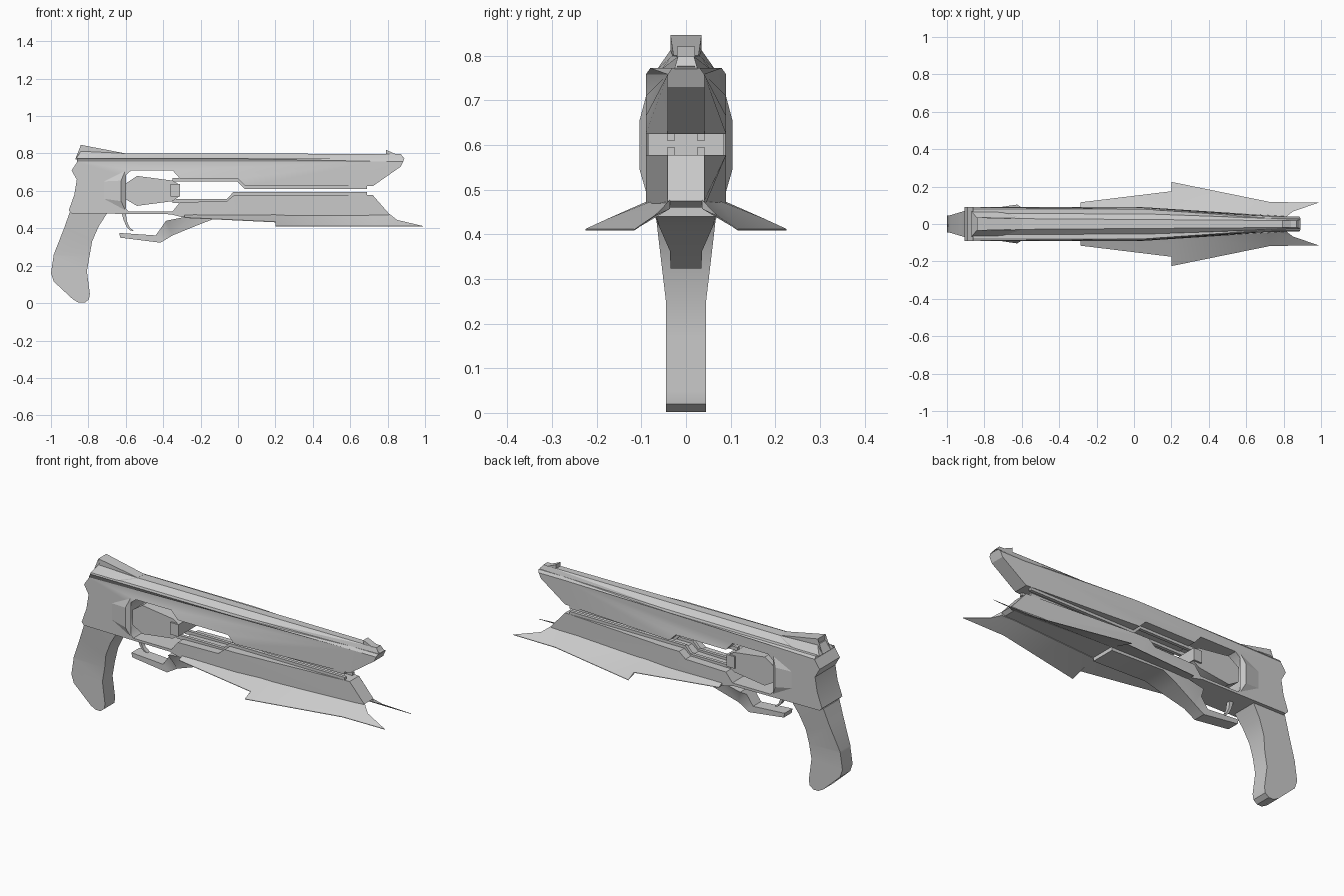
import bpy, bmesh
from mathutils import Vector

gray = bpy.data.materials.new("gunmetal_gray")
gray.diffuse_color = (0.6, 0.6, 0.6, 1)


def finish(name, bm, angle=0.5):
    bmesh.ops.recalc_face_normals(bm, faces=bm.faces[:])
    me = bpy.data.meshes.new(name)
    bm.to_mesh(me)
    bm.free()
    me.materials.append(gray)
    ob = bpy.data.objects.new(name, me)
    bpy.context.collection.objects.link(ob)
    bpy.context.view_layer.objects.active = ob
    ob.select_set(True)
    bpy.ops.object.shade_smooth_by_angle(angle=angle)
    ob.select_set(False)
    return ob


def side_profile(name, pts, width, xcuts=(), zcuts=(), center=0.0):
    """Extrude an x-z outline across y; width is a number or a function of x, z."""
    w = width if callable(width) else (lambda x, z: width)
    bm = bmesh.new()
    bm.faces.new([bm.verts.new((x, -1, z)) for x, z in pts])
    for axis, cuts in ((Vector((1, 0, 0)), xcuts), (Vector((0, 0, 1)), zcuts)):
        for c in cuts:
            bmesh.ops.bisect_plane(bm, geom=bm.verts[:] + bm.edges[:] + bm.faces[:],
                                   plane_co=axis * c, plane_no=axis)
    bmesh.ops.triangulate(bm, faces=bm.faces[:])
    new = bmesh.ops.extrude_face_region(bm, geom=bm.faces[:])["geom"]
    for v in new:
        if isinstance(v, bmesh.types.BMVert):
            v.co.y = 1
    for v in bm.verts:
        v.co.y = center + v.co.y * w(v.co.x, v.co.z)
    bmesh.ops.dissolve_limit(bm, angle_limit=0.01, verts=bm.verts[:], edges=bm.edges[:])
    return finish(name, bm)


def hull(name, pts):
    bm = bmesh.new()
    for p in pts:
        bm.verts.new(p)
    bmesh.ops.convex_hull(bm, input=bm.verts[:])
    return finish(name, bm, 0.2)


def lerp(t, a, b):
    t = max(0.0, min(1.0, t))
    return a + (b - a) * t


def body_width(x, z):
    w = lerp((x - 0.05) / 0.68, 0.09, 0.041)
    return w - (0.01 if z > 0.765 else 0)


# Main frame: rear housing, upper barrel and lower barrel around the open window
side_profile("frame", [
    (-0.86, 0.772), (0.89, 0.772), (0.87, 0.73), (0.72, 0.625), (0.04, 0.625),
    (0.0, 0.665), (-0.31, 0.665), (-0.35, 0.71), (-0.57, 0.71), (-0.605, 0.68),
    (-0.628, 0.62), (-0.628, 0.57), (-0.605, 0.51), (-0.585, 0.49), (-0.35, 0.49),
    (-0.31, 0.54), (-0.06, 0.545), (-0.02, 0.578), (0.72, 0.578), (0.81, 0.475),
    (0.79, 0.46), (-0.30, 0.46), (-0.36, 0.475), (-0.89, 0.48), (-0.905, 0.495),
    (-0.875, 0.58), (-0.862, 0.66), (-0.89, 0.71), (-0.86, 0.755)],
    body_width, xcuts=(0.05, 0.73), zcuts=(0.758,))

# Ridge on top of the upper barrel
hull("top_rib", [(x, s * y, z) for s in (-1, 1) for x, y, z in (
    (-0.84, 0.06, 0.77), (-0.80, 0.03, 0.80), (0.05, 0.055, 0.77),
    (0.89, 0.026, 0.77), (0.87, 0.018, 0.798))])

# Sights
side_profile("front_sight", [(0.79, 0.79), (0.79, 0.82), (0.89, 0.776), (0.87, 0.77)], 0.02)
hull("rear_sight_base", [(x, s * y, z) for s in (-1, 1) for x, y, z in (
    (-0.87, 0.066, 0.768), (-0.84, 0.035, 0.812), (-0.72, 0.066, 0.768),
    (-0.60, 0.03, 0.80), (-0.60, 0.04, 0.768))])
side_profile("rear_sight", [(-0.87, 0.77), (-0.83, 0.80), (-0.84, 0.846), (-0.60, 0.80), (-0.60, 0.77)],
             lambda x, z: 0.035 if x < -0.7 else 0.028)

# Flared shoulders behind the cylinder
for s, tag in ((-1, "right"), (1, "left")):
    hull("shoulder_" + tag, [(x, s * y, z) for x, y, z in (
        (-0.625, 0.104, 0.545), (-0.625, 0.104, 0.655), (-0.60, 0.088, 0.49),
        (-0.60, 0.088, 0.715), (-0.73, 0.088, 0.56), (-0.73, 0.088, 0.65),
        (-0.635, 0.06, 0.56), (-0.635, 0.06, 0.65))])

# Cylinder with its front hub
side_profile("cylinder", [
    (-0.60, 0.64), (-0.54, 0.68), (-0.35, 0.655), (-0.315, 0.635), (-0.315, 0.57),
    (-0.35, 0.545), (-0.54, 0.52), (-0.60, 0.555)], 0.075)
side_profile("cylinder_hub", [(-0.36, 0.57), (-0.36, 0.637), (-0.31, 0.637), (-0.31, 0.57)], 0.085)

# Thin rails lining the slot between the barrels
upper = [(-0.35, 0.67), (0.0, 0.67), (0.04, 0.628), (0.69, 0.628),
         (0.69, 0.61), (0.035, 0.61), (-0.005, 0.65), (-0.35, 0.65)]
lower = [(-0.35, 0.535), (-0.06, 0.535), (-0.02, 0.573), (0.69, 0.573),
         (0.69, 0.594), (-0.025, 0.594), (-0.06, 0.556), (-0.35, 0.556)]
for s, tag in ((-1, "right"), (1, "left")):
    side_profile("upper_rail_" + tag, upper, 0.009, center=s * 0.034)
    side_profile("lower_rail_" + tag, lower, 0.009, center=s * 0.034)

# Grip, wider toward the frame
side_profile("grip", [
    (-0.70, 0.48), (-0.745, 0.41), (-0.78, 0.33), (-0.808, 0.17), (-0.792, 0.05),
    (-0.797, 0.02), (-0.82, 0.002), (-0.85, 0.002), (-0.88, 0.018), (-0.985, 0.115),
    (-1.0, 0.16), (-0.985, 0.26), (-0.93, 0.40), (-0.90, 0.485)],
    lambda x, z: lerp((z - 0.25) / 0.22, 0.045, 0.071), zcuts=(0.25,))

# Trigger
side_profile("trigger", [
    (-0.622, 0.48), (-0.60, 0.48), (-0.593, 0.435), (-0.58, 0.405), (-0.555, 0.385),
    (-0.575, 0.388), (-0.597, 0.41), (-0.612, 0.445)], 0.012)

# Open-ended trigger guard sweeping up into the underside
side_profile("trigger_guard", [
    (-0.635, 0.375), (-0.44, 0.362), (-0.385, 0.44), (-0.25, 0.468), (0.2, 0.468),
    (0.2, 0.44), (-0.13, 0.45), (-0.22, 0.415), (-0.35, 0.362), (-0.415, 0.323), (-0.63, 0.35)],
    lambda x, z: lerp((z - 0.36) / 0.08, 0.035, 0.07) if x > -0.4 else 0.035,
    xcuts=(-0.4,))

# Swept blades on both sides of the lower barrel
for s, tag in ((-1, "right"), (1, "left")):
    root = [(-0.285, 0.08, 0.477), (0.2, 0.07, 0.477), (0.73, 0.036, 0.477), (0.81, 0.036, 0.477)]
    edge = [(-0.285, 0.116, 0.458), (0.2, 0.175, 0.435), (0.2, 0.225, 0.412),
            (0.73, 0.117, 0.412), (0.85, 0.067, 0.445), (0.99, 0.115, 0.412)]
    bm = bmesh.new()
    r = [bm.verts.new((x, s * y, z)) for x, y, z in root]
    e = [bm.verts.new((x, s * y, z)) for x, y, z in edge]
    for f in ((r[0], r[1], e[1], e[0]), (r[1], r[2], e[3]), (r[1], e[3], e[2], e[1]),
              (r[2], r[3], e[4]), (r[2], e[4], e[3]), (e[3], e[4], e[5])):
        bm.faces.new(f)
    new = bmesh.ops.extrude_face_region(bm, geom=bm.faces[:])["geom"]
    for v in new:
        if isinstance(v, bmesh.types.BMVert):
            v.co.z -= 0.02 if abs(v.co.y) < 0.09 and v.co.x < 0.83 else 0.003
    finish("side_blade_" + tag, bm)
